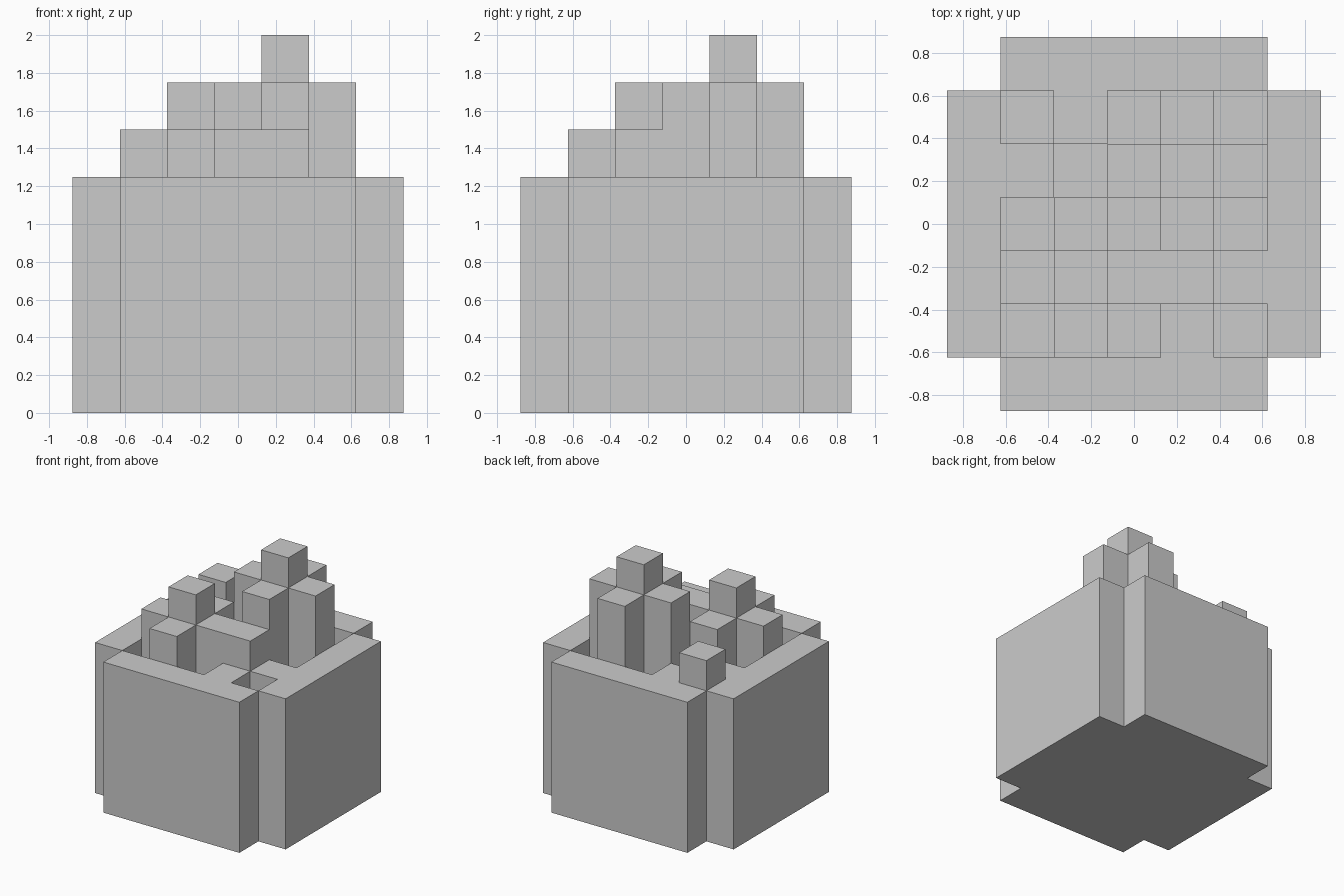
import bpy, bmesh
from mathutils import Matrix, Vector

if "Cube" in bpy.data.objects:
    bpy.data.objects.remove(bpy.data.objects["Cube"])

C = 0.25                     # cell size
RIM, SOIL = 1.25, 1.0        # pot rim and soil heights
IN, OUT = 0.625, 0.875       # inner and outer half widths


def finish(name, bm):
    mesh = bpy.data.meshes.new(name)
    bm.to_mesh(mesh)
    bm.free()
    obj = bpy.data.objects.new(name, mesh)
    bpy.context.collection.objects.link(obj)
    return obj


# Pot: square with notched corners, four raised walls around a sunken soil bed
def make_pot():
    bm = bmesh.new()
    low, high, bed = [], [], []
    for k in range(4):
        rot = Matrix.Rotation(k * 1.5707963268, 3, 'Z')
        for x, y in ((-IN, -OUT), (IN, -OUT), (IN, -IN)):
            p = rot @ Vector((x, y, 0))
            low.append(bm.verts.new(p))
            high.append(bm.verts.new(p + Vector((0, 0, RIM))))
        bed.append(bm.verts.new(p + Vector((0, 0, SOIL))))
    for i in range(12):
        j = (i + 1) % 12
        bm.faces.new((low[i], low[j], high[j], high[i]))
    for k in range(4):
        a, b, c = high[3 * k:3 * k + 3]
        prev = high[3 * k - 1]
        bm.faces.new((a, b, c, prev))                     # rim top
        bm.faces.new((prev, c, bed[k], bed[k - 1]))       # inner wall
    bm.faces.new(bed)                                     # soil
    bm.faces.new(low[::-1])                               # underside
    finish("pot", bm)


# Sprout: a tall centre column with shorter columns beside it
def sprout(name, cx, cy, top, arms):
    bm = bmesh.new()
    for dx, dy in [(0, 0)] + arms:
        h = top - SOIL - (C if (dx or dy) else 0)
        mat = (Matrix.Translation((cx + dx * C, cy + dy * C, SOIL + h / 2))
               @ Matrix.Diagonal((C, C, h, 1)))
        bmesh.ops.create_cube(bm, size=1, matrix=mat)
    finish(name, bm)


make_pot()
E, W, N, S = (1, 0), (-1, 0), (0, 1), (0, -1)
sprout("tall_sprout", 0.25, 0.25, 2.0, [E, W, N, S])
sprout("medium_sprout", -0.25, -0.25, 1.75, [E, W, N, S])
sprout("front_small_sprout", 0.25, -0.25, 1.5, [E, S])
sprout("back_small_sprout", -0.5, 0.5, 1.5, [E, S])
